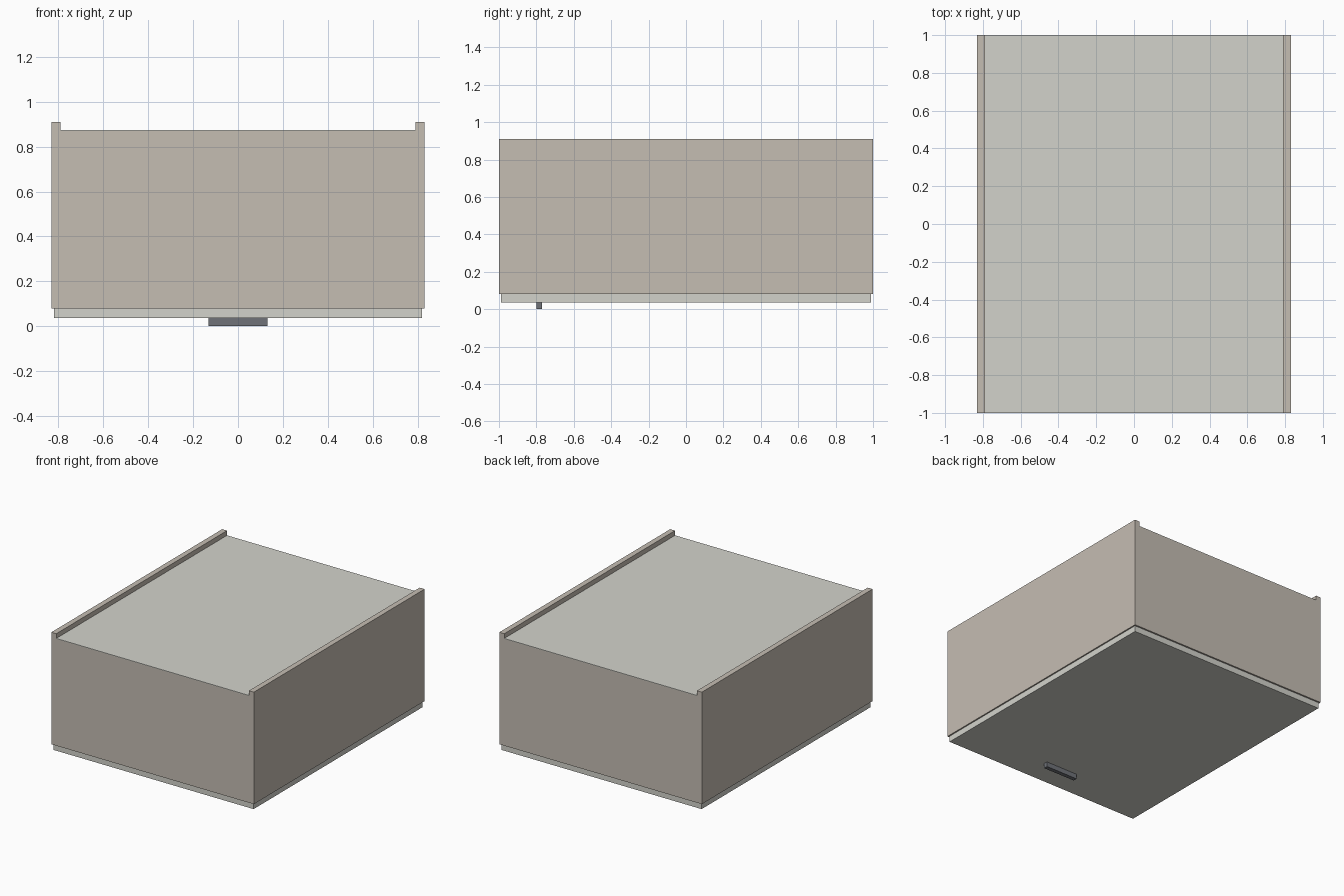
import bpy

if "Cube" in bpy.data.objects:
    bpy.data.objects.remove(bpy.data.objects["Cube"])


def material(name, color):
    m = bpy.data.materials.new(name)
    m.diffuse_color = (*color, 1)
    m.use_nodes = True
    m.node_tree.nodes["Principled BSDF"].inputs["Base Color"].default_value = m.diffuse_color
    return m


body_mat = material("warm_grey", (0.56, 0.51, 0.45))
panel_mat = material("pale_grey", (0.65, 0.65, 0.60))
handle_mat = material("dark_metal", (0.16, 0.17, 0.19))


def box(name, x, y, z, mat):
    """Axis-aligned panel from its (min, max) range on each axis."""
    ranges = (x, y, z)
    bpy.ops.mesh.primitive_cube_add(size=1, location=[(a + b) / 2 for a, b in ranges])
    ob = bpy.context.object
    ob.name = name
    ob.scale = [b - a for a, b in ranges]
    bpy.ops.object.transform_apply(location=False, rotation=False, scale=True)
    ob.data.materials.append(mat)
    return ob


W, L, T = 0.83, 1.0, 0.04        # half width, half length, board thickness
BOTTOM, BACK, TOP = 0.08, 0.875, 0.91

# Carcass: long sides stand proud of the recessed back panel
for s, tag in ((-1, "left"), (1, "right")):
    box("side_panel_" + tag, sorted((s * W, s * (W - T))), (-L, L), (BOTTOM, TOP), body_mat)

# End boards fitted between the sides
for s, tag in ((-1, "front"), (1, "rear")):
    box("end_panel_" + tag, (-W + T, W - T), sorted((s * L, s * (L - T))),
        (BOTTOM, BACK - 0.005), body_mat)

# Thin back sheet
box("back_panel", (-W + T, W - T), (-L, L), (BACK - 0.005, BACK), panel_mat)

# Door underneath, slightly smaller than the carcass, with a bar handle
box("door", (-0.82, 0.82), (-0.988, 0.988), (0.036, BOTTOM), panel_mat)
box("door_handle", (-0.132, 0.132), (-0.80, -0.77), (0, 0.036), handle_mat)
